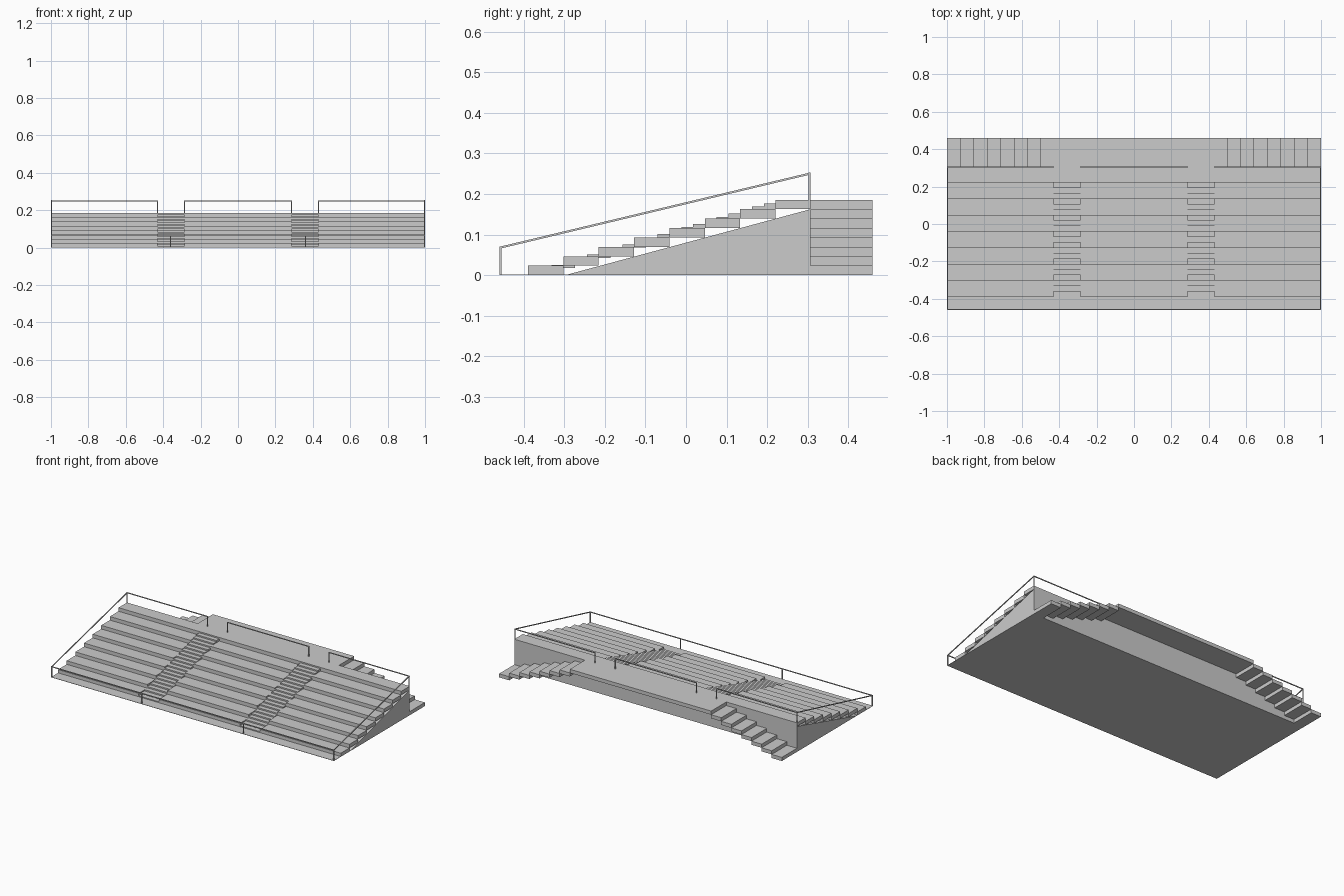
import bpy, bmesh
from mathutils import Vector

if "Cube" in bpy.data.objects:
    bpy.data.objects.remove(bpy.data.objects["Cube"])

RISE, TREAD = 0.0232, 0.0873      # seating rows
Y0, YB, YE = -0.39, 0.307, 0.46   # first row, back wall, platform edge
TOP = RISE * 8
AISLES = [(-0.43, -0.287), (0.287, 0.43)]
BAYS = [(-1, -0.43), (-0.287, 0.287), (0.43, 1)]
R = 0.0025                        # railing half thickness


def add_box(bm, x, y, z):
    m = bmesh.ops.create_cube(bm, size=1)
    for v in m['verts']:
        v.co = Vector([(a[0] + a[1]) / 2 + c * (a[1] - a[0]) for a, c in zip((x, y, z), v.co)])


def add_bar(bm, a, b):
    """Square bar between two points."""
    a, b = Vector(a), Vector(b)
    d = b - a
    m = bmesh.ops.create_cube(bm, size=1)
    q = d.to_track_quat('Z', 'Y')
    for v in m['verts']:
        v.co = (a + b) / 2 + q @ Vector((v.co.x * 2 * R, v.co.y * 2 * R, v.co.z * (d.length + 2 * R)))


def finish(bm, name):
    bmesh.ops.recalc_face_normals(bm, faces=bm.faces)
    me = bpy.data.meshes.new(name)
    bm.to_mesh(me)
    bm.free()
    ob = bpy.data.objects.new(name, me)
    bpy.context.collection.objects.link(ob)
    return ob


# sloped base and its thin floor plate
bm = bmesh.new()
prof = [(-0.46, 0), (YB, 0), (YB, TOP - RISE), (-0.29, 0.002), (-0.46, 0.002)]
f = bm.faces.new([bm.verts.new((-1, y, z)) for y, z in prof])
ext = bmesh.ops.extrude_face_region(bm, geom=[f])
for v in ext['geom']:
    if isinstance(v, bmesh.types.BMVert):
        v.co.x = 1
finish(bm, "sloped_base")

# seating rows, split by the aisles
bm = bmesh.new()
for i in range(8):
    y = Y0 + i * TREAD
    for bay in BAYS:
        add_box(bm, bay, (y, min(y + TREAD, YB)), (i * RISE, (i + 1) * RISE))
finish(bm, "seating_rows")

# aisle stairs: 22 small steps, the last reaching the back edge
bm = bmesh.new()
n = 22
for a in AISLES:
    for k in range(n):
        y, z = Y0 + k * TREAD / 3, TOP * (k + 1) / n
        y2 = YB if k == n - 1 else y + TREAD / 3
        add_box(bm, a, (y, y2), (max(0, z - 2 * TOP / n), z))
finish(bm, "aisle_stairs")

# rear platform slab
bm = bmesh.new()
add_box(bm, (-0.5, 0.5), (YB, YE), (TOP - RISE, TOP))
finish(bm, "rear_platform")

# rear access stairs on both sides
bm = bmesh.new()
w = 0.5 / 7
for s in (-1, 1):
    for i in range(7):
        xs = sorted((s * (1 - i * w), s * (1 - (i + 1) * w)))
        add_box(bm, xs, (YB, YE), (i * RISE, (i + 1) * RISE))
finish(bm, "rear_stairs")

# railings
YF, YR, ZF, ZR, X = -0.46 + R, YB - R, 0.068, 0.25, 1 - R
bm = bmesh.new()
for s in (-X, X):
    add_bar(bm, (s, YF, R), (s, YF, ZF))
    add_bar(bm, (s, YF, ZF), (s, YR, ZR))
add_bar(bm, (-X, YF, ZF), (X, YF, ZF))
for x in (-0.36, 0.36):
    add_bar(bm, (x, YF, R), (x, YF, ZF))
for a, b in BAYS:
    a, b = max(a, -X), min(b, X)
    add_bar(bm, (a, YR, ZR), (b, YR, ZR))
    for x in (a, b):
        add_bar(bm, (x, YR, TOP), (x, YR, ZR))
finish(bm, "railings")
